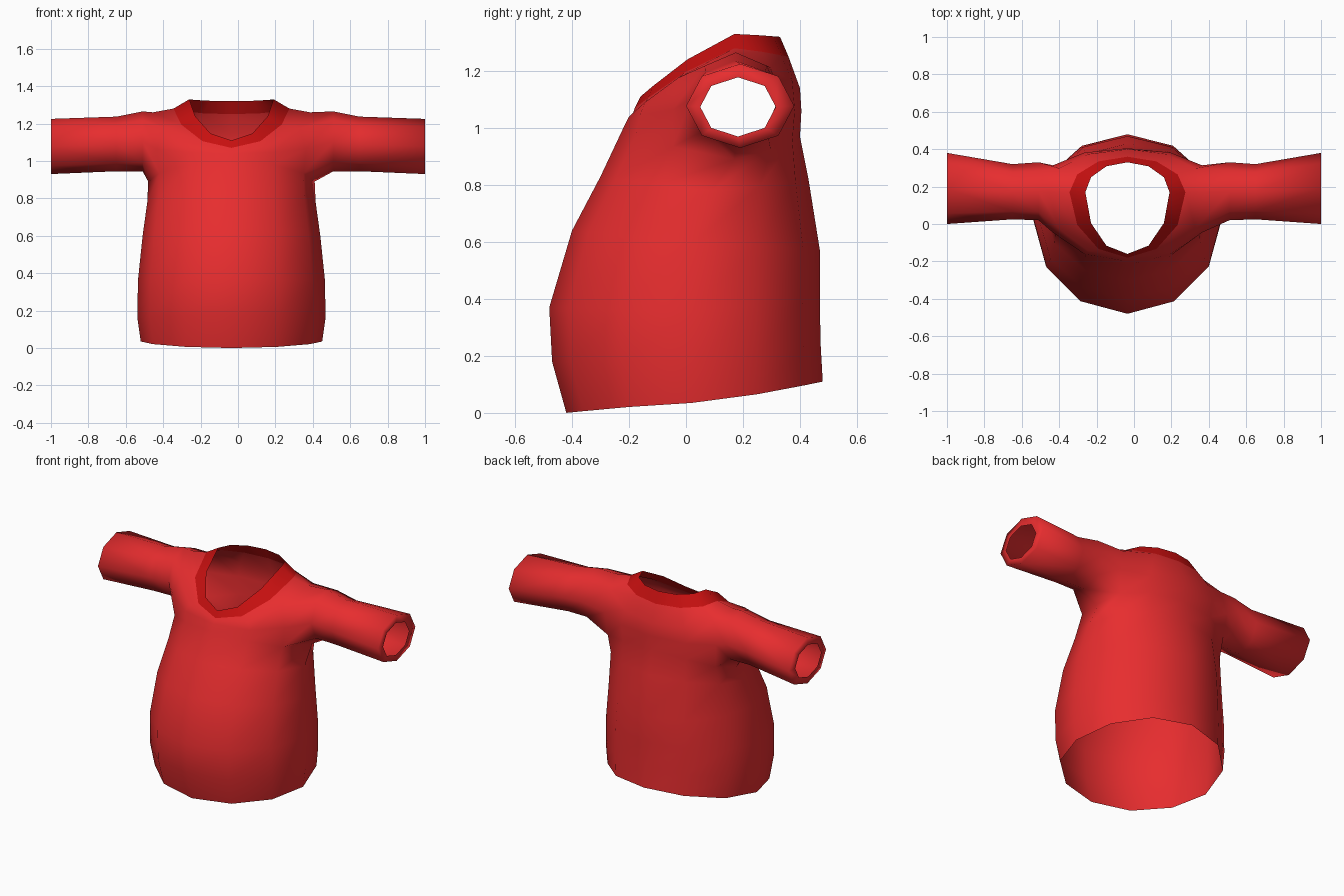
import bpy, bmesh
from math import sin, cos, pi, radians

if "Cube" in bpy.data.objects:
    bpy.data.objects.remove(bpy.data.objects["Cube"])

N = 12          # columns around the body
CX = -0.035     # body sits slightly off centre between the cuffs


def ring(bm, half, yf, ym, yb, zf, zs, zb, p=1.0):
    """One loop round the body: front / side / back positions and heights.
    p below 1 spreads the side columns apart (used round the armholes)."""
    out = []
    for k in range(N):
        s, c = sin(2 * pi * k / N), cos(2 * pi * k / N)
        ye, ze = (yf, zf) if s < 0 else (yb, zb)
        ty, tz = abs(s) ** p, abs(s) ** 1.3
        out.append(bm.verts.new((CX + half * c, ym + ty * (ye - ym), zs + tz * (ze - zs))))
    return out


def bridge(bm, a, b, skip=()):
    n = len(a)
    for k in range(n):
        if k not in skip:
            bm.faces.new((a[k], a[(k + 1) % n], b[(k + 1) % n], b[k]))


def finish(bm, name, color):
    loose = [v for v in bm.verts if not v.link_faces]
    bmesh.ops.delete(bm, geom=loose, context='VERTS')
    bmesh.ops.recalc_face_normals(bm, faces=bm.faces)
    mesh = bpy.data.meshes.new(name)
    bm.to_mesh(mesh)
    bm.free()
    obj = bpy.data.objects.new(name, mesh)
    bpy.context.collection.objects.link(obj)
    mat = bpy.data.materials.new(name + "_cloth")
    mat.diffuse_color = color
    mat.use_nodes = True
    mat.node_tree.nodes["Principled BSDF"].inputs["Base Color"].default_value = mat.diffuse_color
    mesh.materials.append(mat)
    bpy.ops.object.select_all(action='DESELECT')
    obj.select_set(True)
    bpy.context.view_layer.objects.active = obj
    bpy.ops.object.shade_smooth_by_angle(angle=radians(120))
    return obj


# half width, y front/side/back, z front/side/back
NECK = (0.31, -0.18, 0.17, 0.36, 1.07, 1.28, 1.25)
BODY = [
    (0.485, -0.42, 0.02, 0.48, 0.00, 0.035, 0.11),
    (0.503, -0.47, 0.02, 0.472, 0.18, 0.16, 0.25),
    (0.50, -0.48, 0.02, 0.47, 0.37, 0.36, 0.40),
    (0.475, -0.40, 0.03, 0.47, 0.64, 0.60, 0.57),
    (0.45, -0.30, 0.09, 0.43, 0.83, 0.78, 0.82),
    (0.445, -0.22, 0.17, 0.40, 1.00, 0.89, 0.97, 0.85),   # armpit
    (0.46, -0.20, 0.18, 0.405, 1.04, 1.08, 1.06, 0.75),   # middle of armhole
    (0.42, -0.185, 0.17, 0.40, 1.055, 1.26, 1.14, 0.85),  # top of armhole
    NECK,
]
# sleeve sections: x, y range, z range (last one is the inner cuff edge)
SLEEVE = [
    (0.51, 0.02, 0.33, 0.945, 1.265),
    (0.65, 0.025, 0.32, 0.945, 1.237),
    (1.00, 0.00, 0.38, 0.93, 1.225),
    (1.00, 0.05, 0.315, 0.97, 1.178),
]

# torso with an eight-sided armhole left open on each side
bm = bmesh.new()
rings = [ring(bm, *r) for r in BODY]
for i in range(len(rings) - 1):
    bridge(bm, rings[i], rings[i + 1], (N - 1, 0, 5, 6) if i in (5, 6) else ())

# sleeves grown out of the armholes
HOLE = [(7, 0), (7, 1), (6, 1), (5, 1), (5, 0), (5, -1), (6, -1), (7, -1)]
for side in (1, -1):
    prev = [rings[r][(d if side > 0 else 6 - d) % N] for r, d in HOLE]
    for x, y0, y1, z0, z1 in SLEEVE:
        loop = [bm.verts.new((side * x,
                              (y0 + y1) / 2 + (y1 - y0) / 2 * sin(k * pi / 4),
                              (z0 + z1) / 2 + (z1 - z0) / 2 * cos(k * pi / 4)))
                for k in range(8)]
        bridge(bm, prev, loop)
        prev = loop
finish(bm, "shirt_body", (0.80, 0.026, 0.028, 1))

# V-neck collar band
bm = bmesh.new()
bridge(bm, ring(bm, *NECK), ring(bm, 0.225, -0.16, 0.17, 0.33, 1.11, 1.33, 1.32))
finish(bm, "collar", (0.57, 0.005, 0.005, 1))
